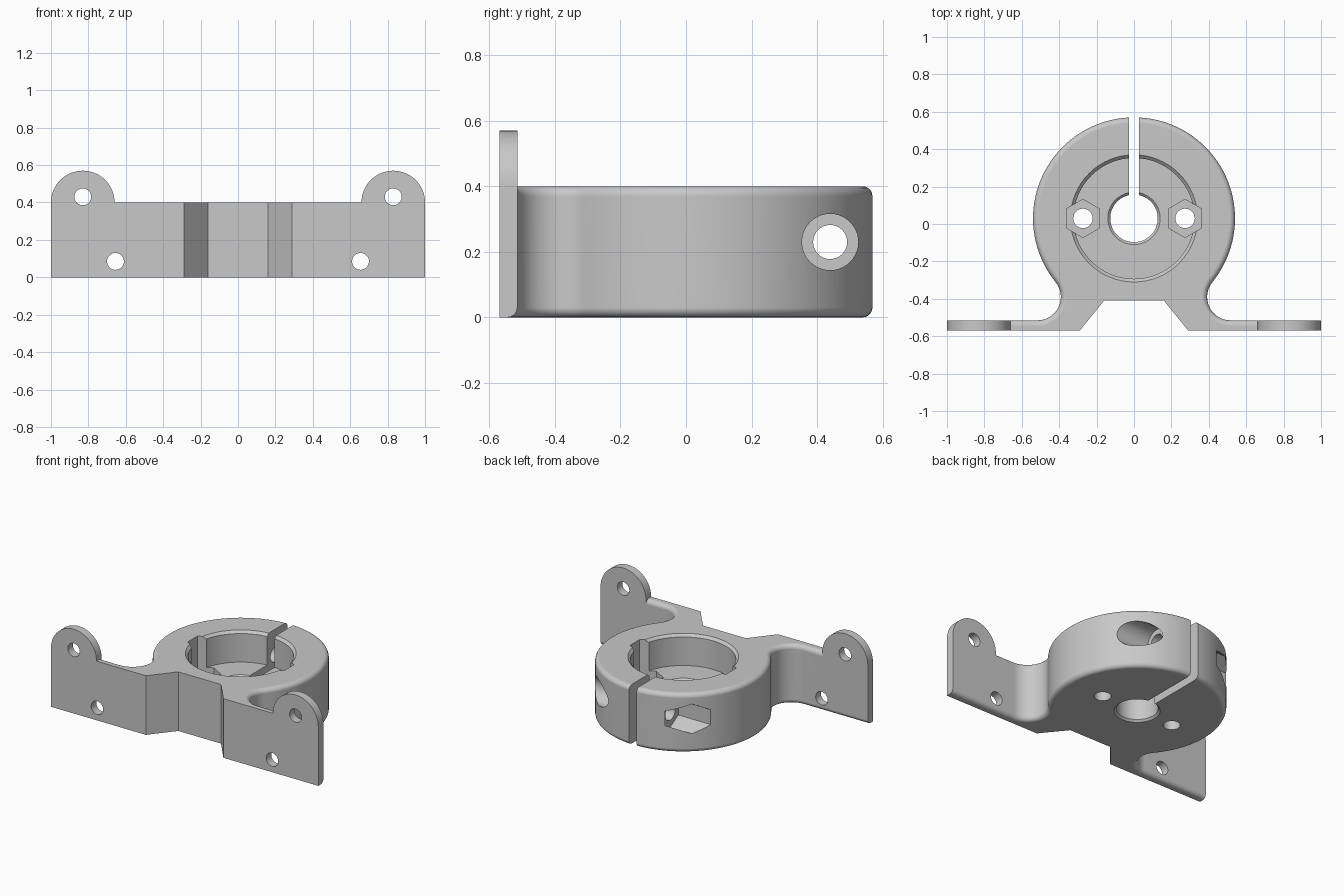
import bpy, bmesh
from math import sin, cos, pi, radians

if "Cube" in bpy.data.objects:
    bpy.data.objects.remove(bpy.data.objects["Cube"], do_unlink=True)

grey = bpy.data.materials.new("light_grey")
grey.use_nodes = True
grey.diffuse_color = (0.58, 0.58, 0.58, 1)
grey.node_tree.nodes["Principled BSDF"].inputs["Base Color"].default_value = (0.58, 0.58, 0.58, 1)

H = 0.4                      # body height
FRONT, BACK = -0.57, -0.515  # mounting plate faces
CY, R = 0.03, 0.54           # clamp ring centre and radius


def arc(u, v, r, a0, a1, n):
    return [(u + r * cos(radians(a0 + (a1 - a0) * i / n)),
             v + r * sin(radians(a0 + (a1 - a0) * i / n))) for i in range(n + 1)]


def circle(u, v, r, n=48):
    return arc(u, v, r, 90, 450, n)[:-1]


def prism(name, pts, lo, hi, axis="z", end_pts=None):
    """Extrude a profile along an axis; end_pts gives a tapered end."""
    place = {"x": lambda u, v, w: (w, u, v),
             "y": lambda u, v, w: (u, w, v),
             "z": lambda u, v, w: (u, v, w)}[axis]
    bm = bmesh.new()
    a = [bm.verts.new(place(u, v, lo)) for u, v in pts]
    b = [bm.verts.new(place(u, v, hi)) for u, v in (end_pts or pts)]
    bm.faces.new(a)
    bm.faces.new(b)
    for i in range(len(a)):
        j = (i + 1) % len(a)
        bm.faces.new((a[i], a[j], b[j], b[i]))
    bmesh.ops.recalc_face_normals(bm, faces=bm.faces)
    mesh = bpy.data.meshes.new(name)
    bm.to_mesh(mesh)
    bm.free()
    mesh.materials.append(grey)
    obj = bpy.data.objects.new(name, mesh)
    bpy.context.collection.objects.link(obj)
    return obj


def combine(target, tool, operation="DIFFERENCE"):
    mod = target.modifiers.new("combine", "BOOLEAN")
    mod.operation, mod.solver, mod.object = operation, "EXACT", tool
    bpy.context.view_layer.objects.active = target
    bpy.ops.object.modifier_apply(modifier=mod.name)
    bpy.data.objects.remove(tool, do_unlink=True)


# Body outline: right half from notch to plate, neck fillet and ring, then mirrored
neck = arc(0.516, -0.39, 0.125, 270, 141, 16)
ring = arc(0, CY, R, -39, 90, 40)
half = [(0.16, -0.41), (0.29, FRONT), (1, FRONT), (1, BACK)] + neck + ring[1:]
outline = half + [(-x, y) for x, y in reversed(half[:-1])]
body = prism("clamp_bracket", outline, 0, H)

# Rounded top and bottom edges everywhere behind the plate front
bm = bmesh.new()
bm.from_mesh(body.data)
rims = [e for e in bm.edges
        if abs(e.verts[0].co.z - e.verts[1].co.z) < 1e-5
        and all(v.co.y > BACK - 0.001 for v in e.verts)
        and not all(abs(v.co.x) < 0.17 and v.co.y < -0.4 for v in e.verts)]
bmesh.ops.bevel(bm, geom=rims, offset=0.03, segments=5, profile=0.5,
                affect="EDGES", clamp_overlap=False)
bm.to_mesh(body.data)
bm.free()

# Rounded ears on the plate ends
for s in (-1, 1):
    ear = arc(s * 0.83, H, 0.17, 0, 180, 32)
    ear += [(s * 0.83 - 0.17, 0.34), (s * 0.83 + 0.17, 0.34)]
    combine(body, prism("ear", ear, FRONT, BACK, "y"), "UNION")

# Stepped bore with chamfered rims
FLOOR = 0.19
bore = [(0.323, 0.323, FLOOR, 0.5), (0.322, 0.342, H - 0.018, H + 0.002),
        (0.127, 0.127, -0.1, 0.3), (0.126, 0.142, FLOOR - 0.014, FLOOR + 0.002),
        (0.142, 0.126, -0.002, 0.014)]
for r0, r1, lo, hi in bore:
    combine(body, prism("bore_cutter", circle(0, CY, r0, 64), lo, hi,
                        end_pts=circle(0, CY, r1, 64)))

# Nut pockets and screw holes beside the bore, and plate holes
for s in (-1, 1):
    combine(body, prism("nut_cutter", circle(s * 0.273, CY, 0.102, 6), 0.1, 0.5))
    combine(body, prism("screw_cutter", circle(s * 0.273, CY, 0.052, 32), -0.1, 0.3))
    for x, z in ((0.83, 0.43), (0.655, 0.085)):
        combine(body, prism("plate_cutter", circle(s * x, z, 0.045, 32), -0.7, -0.48, "y"))

# Clamping slit with its cross screw, head recess and nut recess
slit = [(-0.028, 0.06), (0.028, 0.06), (0.028, 0.7), (-0.028, 0.7)]
combine(body, prism("slit_cutter", slit, -0.1, 0.5))
combine(body, prism("cross_cutter", circle(0.44, 0.23, 0.052, 32), -0.6, 0.6, "x"))
combine(body, prism("head_cutter", circle(0.44, 0.23, 0.086, 40), 0.19, 0.7, "x"))
combine(body, prism("side_nut_cutter", circle(0.44, 0.23, 0.1, 6), -0.7, -0.19, "x"))

# Smooth curved faces, crisp edges
bpy.ops.object.select_all(action="DESELECT")
body.select_set(True)
bpy.context.view_layer.objects.active = body
bpy.ops.object.shade_smooth_by_angle(angle=radians(28))
weighted = body.modifiers.new("weighted_normals", "WEIGHTED_NORMAL")
weighted.keep_sharp = True
